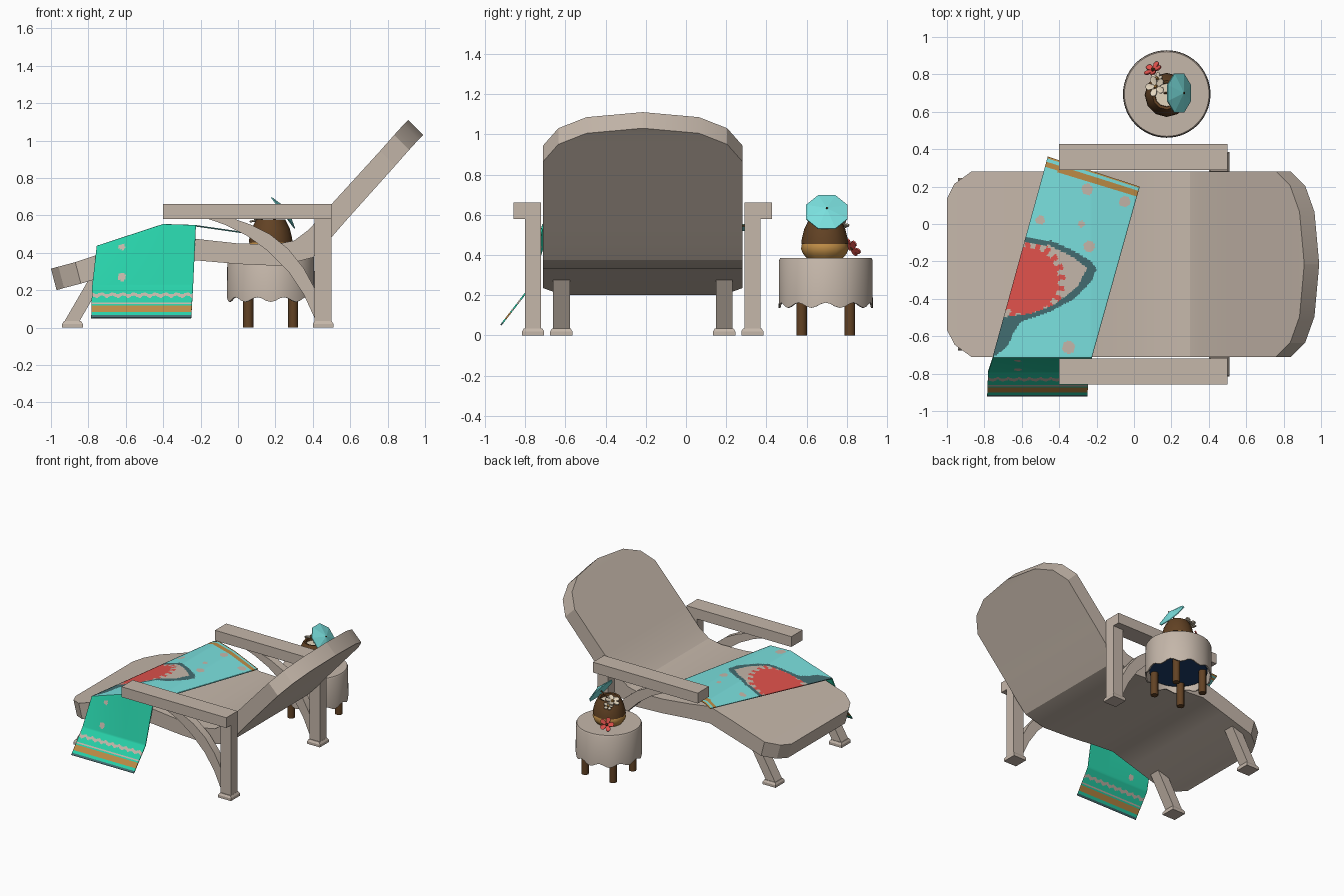
import bpy, bmesh, math
from mathutils import Vector
from mathutils.geometry import intersect_point_tri_2d

if "Cube" in bpy.data.objects:
    bpy.data.objects.remove(bpy.data.objects["Cube"])


def mat(name, r, g, b):
    m = bpy.data.materials.new(name)
    lin = [((c / 255 + 0.055) / 1.055) ** 2.4 for c in (r, g, b)]
    m.diffuse_color = (*lin, 1)
    m.use_nodes = True
    m.node_tree.nodes["Principled BSDF"].inputs["Base Color"].default_value = m.diffuse_color
    return m


SAND = mat("sand beige", 197, 183, 170)
AQUA = mat("turquoise", 122, 224, 222)
GREEN = mat("sea green", 40, 210, 170)
TEAL = mat("dark teal", 66, 108, 112)
RED = mat("coral red", 224, 82, 76)
GOLD = mat("gold", 190, 140, 70)
BROWN = mat("coconut brown", 98, 66, 36)
NAVY = mat("navy", 28, 62, 108)
CREAM = mat("cream", 228, 214, 190)
CY = -0.215  # centre line of the lounger


def make(name, verts, faces, mats, rule=None, smooth=None):
    me = bpy.data.meshes.new(name)
    me.from_pydata([tuple(v) for v in verts], [], faces)
    for m in mats:
        me.materials.append(m)
    bm = bmesh.new()
    bm.from_mesh(me)
    bmesh.ops.remove_doubles(bm, verts=bm.verts, dist=1e-5)
    bmesh.ops.recalc_face_normals(bm, faces=bm.faces)
    if rule:
        for f in bm.faces:
            f.material_index = rule(f.calc_center_median())
    bm.to_mesh(me)
    bm.free()
    ob = bpy.data.objects.new(name, me)
    bpy.context.collection.objects.link(ob)
    if smooth:
        bpy.context.view_layer.objects.active = ob
        ob.select_set(True)
        bpy.ops.object.shade_smooth_by_angle(angle=math.radians(smooth))
        ob.select_set(False)
    return ob


def loft(name, rings, m, caps=True, closed=True, **kw):
    n = len(rings[0])
    verts = [v for r in rings for v in r]
    faces = [(i * n + j, i * n + (j + 1) % n, (i + 1) * n + (j + 1) % n, (i + 1) * n + j)
             for i in range(len(rings) - 1) for j in range(n if closed else n - 1)]
    if caps:
        faces += [tuple(range(n)), tuple(range(len(verts) - n, len(verts)))]
    return make(name, verts, faces, m if isinstance(m, list) else [m], **kw)


def rect(x0, x1, y0, y1, z):
    return [(x0, y0, z), (x1, y0, z), (x1, y1, z), (x0, y1, z)]


def ring(c, r, n, axis=(0, 0, 1), start=0.0):
    q = Vector(axis).to_track_quat('Z', 'Y')
    return [Vector(c) + q @ Vector((r * math.cos(start + 2 * math.pi * k / n),
                                    r * math.sin(start + 2 * math.pi * k / n), 0)) for k in range(n)]


# Lounger seat and backrest: top x, top z, bottom x, bottom z, half width
sec = [(-1, .315, -.97, .20, .35), (-.96, .326, -.93, .212, .43), (-.87, .35, -.84, .235, .495),
       (-.6, .44, -.58, .315, .495), (-.4, .50, -.4, .37, .495), (-.23, .475, -.23, .36, .495),
       (0, .45, 0, .34, .495), (.2, .445, .23, .33, .495), (.3, .465, .4, .375, .495),
       (.38, .525, .48, .46, .495), (.5, .66, .58, .575, .495), (.76, .945, .84, .865, .495),
       (.835, 1.03, .915, .95, .42), (.885, 1.085, .965, 1.005, .28), (.91, 1.11, .99, 1.03, .002)]
loft("lounger_seat", [[(a, CY - w, b), (a, CY + w, b), (c, CY + w, d), (c, CY - w, d)]
                      for a, b, c, d, w in sec], SAND, smooth=25)

# Frame on both sides
for s, side in ((1, "left"), (-1, "right")):
    yc = CY + s * .545
    loft(side + "_armrest", [rect(-.4, .5, CY + s * .505, CY + s * .642, z) for z in (.58, .66)], SAND)
    loft(side + "_rear_leg", [rect(.41, .5, yc - .04, yc + .04, z) for z in (.03, .58)], SAND)
    yf = CY + s * .405
    loft(side + "_front_leg", [rect(-.93, -.85, yf - .042, yf + .042, .03),
                               rect(-.785, -.705, yf - .042, yf + .042, .28)], SAND)
    for nm, cx, y in (("rear", .455, yc), ("front", -.885, yf)):
        loft(f"{side}_{nm}_foot", [rect(cx - e, cx + e, y - e, y + e, z)
                                   for z, e in ((0, .055), (.02, .055), (.035, .046))], SAND)
    # curved brace under the armrest
    brace = [(-.03, .585, -.17, .585), (.07, .55, -.07, .55), (.17, .50, .05, .49), (.27, .42, .16, .41),
             (.35, .32, .27, .30), (.41, .21, .35, .18), (.44, .12, .41, .05)]
    loft(side + "_brace", [[(a, yc - .03, b), (a, yc + .03, b), (c, yc + .03, d), (c, yc - .03, d)]
                           for a, b, c, d in brace], SAND, smooth=30)

# Beach towel: lies over the seat, then hangs down on the front side
PROFILE = [(-.8, .42), (-.76, .432), (-.4, .55), (-.23, .545), (.05, .505)]


def height(x):
    for (a, za), (b, zb) in zip(PROFILE, PROFILE[1:]):
        if x <= b:
            return za + (zb - za) * (x - a) / (b - a)
    return PROFILE[-1][1]


def inside(p, poly):
    hit = False
    for (xa, ya), (xb, yb) in zip(poly, poly[1:] + poly[:1]):
        if (ya > p.y) != (yb > p.y) and p.x < (xb - xa) * (p.y - ya) / (yb - ya) + xa:
            hit = not hit
    return hit


OUTER = [(-.9, -.05), (-.57, -.07), (-.44, -.09), (-.32, -.145), (-.23, -.2), (-.2, -.24), (-.23, -.31),
         (-.32, -.4), (-.45, -.47), (-.6, -.52), (-.65, -.59), (-.67, -.65), (-.76, -.72), (-.9, -.7)]
INNER = [(-.9, -.09), (-.6, -.095), (-.45, -.115), (-.33, -.175), (-.25, -.235), (-.3, -.33),
         (-.42, -.43), (-.55, -.48), (-.9, -.52)]
TOP_DOTS = [(-.5, .02, .024), (-.24, -.12, .03), (-.28, 0, .018), (-.35, -.66, .034), (-.25, .185, .03),
            (-.05, .12, .03)]
HANG_DOTS = [(-.62, .27, .022), (-.62, .43, .017)]
TOWEL = [AQUA, GREEN, TEAL, SAND, RED, GOLD]


def towel_colour(p):
    if p.y < -.712:  # hanging part
        if p.z < .064:
            return 2
        if .08 < p.z < .115:
            return 5
        if .125 < p.z < .133 or abs(p.z - .172 - .005 * math.sin(p.x * 110)) < .009:
            return 3
        return 3 if any(math.hypot(p.x - a, p.z - b) < r for a, b, r in HANG_DOTS) else 1
    edge = .36 - (p.x + .46) * .327 - p.y  # distance from the far hem
    if .028 < edge < .062 or edge < .01:
        return 5
    if inside(p, INNER):
        dx, dy = p.x + .58, p.y + .30
        tooth = .018 * (1 if math.sin(math.atan2(dy, dx) * 22) > 0 else -1)
        return 4 if math.hypot(dx, dy) < .195 + tooth else 3
    if inside(p, OUTER):
        return 2
    return 3 if any(math.hypot(p.x - a, p.y - b) < r for a, b, r in TOP_DOTS) else 0


rows, U = [], 80
for i in range(121):  # lying part
    t = i / 120
    left, right = Vector((-.46, .36)).lerp((-.755, -.712), t), Vector((.03, .2)).lerp((-.225, -.712), t)
    pts = [left.lerp(right, k / U) for k in range(U + 1)]
    rows.append([Vector((p.x, p.y, height(p.x))) for p in pts])
top = rows[-1]
mid = [Vector((-.78 + .54 * k / U, -.79, .22)) for k in range(U + 1)]
low = [Vector((-.785 + .535 * k / U, -.92, .052)) for k in range(U + 1)]
for a, b, n in ((top, mid, 30), (mid, low, 40)):
    rows += [[p.lerp(q, i / n) for p, q in zip(a, b)] for i in range(1, n + 1)]
towel = loft("beach_towel", rows, TOWEL, caps=False, closed=False, rule=towel_colour, smooth=30)
sol = towel.modifiers.new("thickness", 'SOLIDIFY')
sol.thickness, sol.offset = .008, 0

# Side table with scalloped cloth
TX, TY, N = .175, .695, 60
hem = [Vector((v.x, v.y, .15 + .013 * math.cos(k / N * 2 * math.pi * 10))) for k, v in
       enumerate(ring((TX, TY, 0), .234, N))]
hem_in = [Vector((TX + (v.x - TX) * .96, TY + (v.y - TY) * .96, v.z)) for v in hem]
loft("table_cloth", [ring((TX, TY, .365), .222, N), hem_in, hem, ring((TX, TY, .375), .232, N),
                     ring((TX, TY, .386), .226, N)], SAND, smooth=35)
loft("table_core", [ring((TX, TY, z), .205, 24) for z in (.18, .36)], NAVY, smooth=35)
for sx in (-1, 1):
    for sy in (-1, 1):
        loft("table_leg", [ring((TX + sx * .12, TY + sy * .12, z), .027, 10) for z in (0, .2)], BROWN, smooth=40)

# Coconut drink: gold lower bowl, brown shell, cream flesh inside
CX, CYY = .175, .69
loft("coconut_base", [ring((CX, CYY, z), r, 12) for z, r in
                      ((.386, .09), (.405, .108), (.43, .118), (.455, .114), (.47, .1))], GOLD, smooth=40)
loft("coconut_shell", [ring((CX, CYY, z), r, 12) for z, r in
                       ((.455, .117), (.48, .114), (.53, .102), (.578, .078), (.575, .064), (.54, .06))],
     BROWN, smooth=40)
loft("coconut_flesh", [ring((CX, CYY, z), .062, 12) for z in (.54, .556)], CREAM)

# Paper parasol and its stick
ax, c = Vector((.8, 0, .6)), Vector((.243, .70, .615))
loft("parasol", [ring(c - ax * .006, .112, 8, ax, math.pi / 8), ring(c, .112, 8, ax, math.pi / 8),
                 ring(c + ax * .03, .002, 8, ax)], AQUA)
loft("parasol_stick", [ring(c - ax * .13, .005, 6, ax), ring(c + ax * .035, .005, 6, ax)], BROWN)


# Five-petal flowers
def flower(name, c, axis, r, m):
    c, axis = Vector(c), Vector(axis).normalized()
    q = axis.to_track_quat('Z', 'Y')
    out = []
    for k in range(30):
        a = 2 * math.pi * k / 30
        rr = r * (.42 + .58 * abs(math.cos(a * 2.5)) ** .6)
        out.append(q @ Vector((rr * math.cos(a), rr * math.sin(a), .012 * rr / r)))
    loft(name, [[c + v - axis * .004 for v in out], [c + v + axis * .004 for v in out],
                ring(c, .004, 30, axis)], m)
    loft(name + "_centre", [ring(c, .011, 8, axis), ring(c + axis * .016, .007, 8, axis)],
         GOLD if m is CREAM else BROWN)


flower("red_flower", (.105, .822, .432), (-.45, .7, .55), .052, RED)
flower("cream_flower", (.118, .735, .575), (-.35, .1, .9), .055, CREAM)
flower("small_cream_flower", (.125, .775, .55), (-.4, .5, .75), .035, CREAM)
